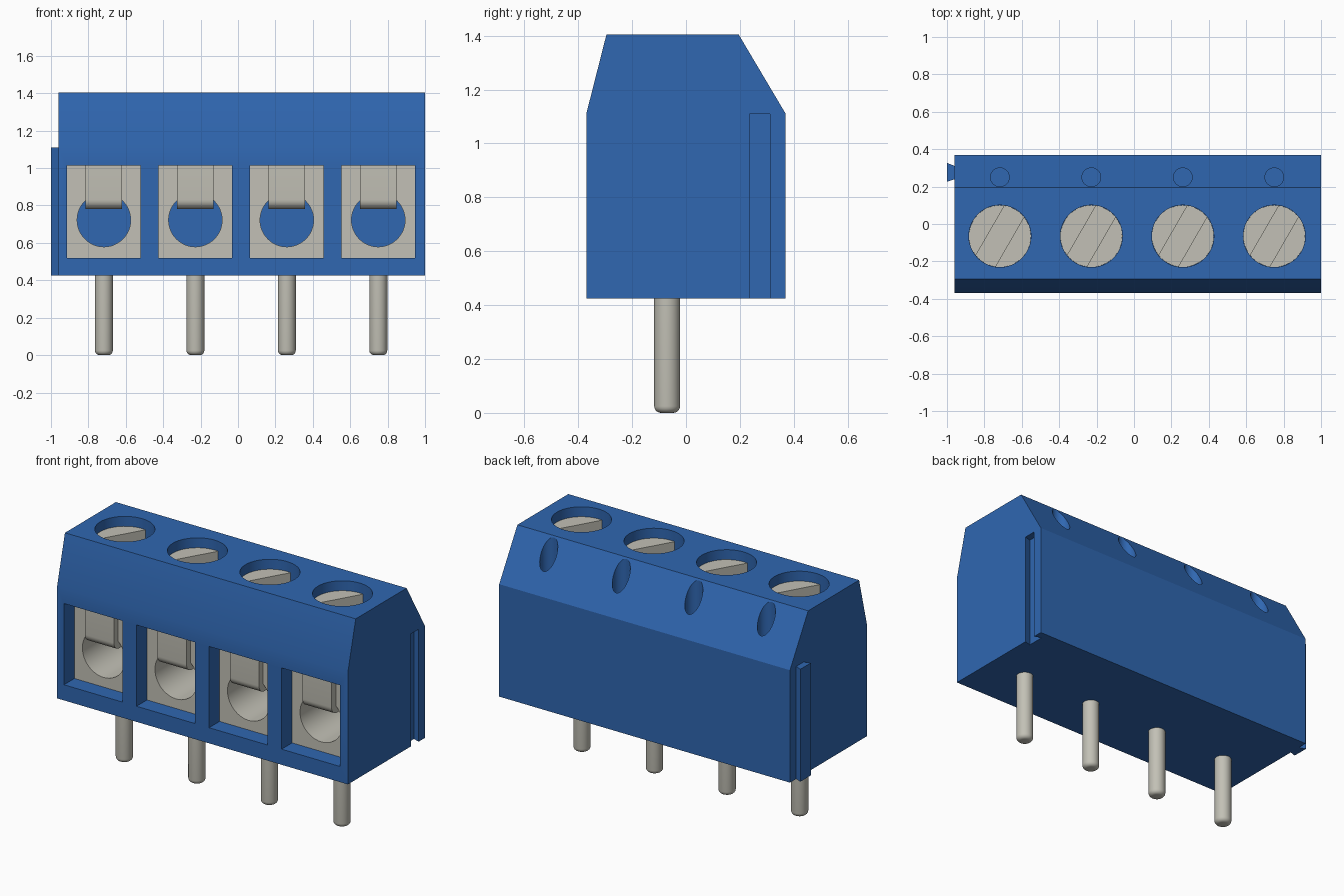
import bpy, bmesh, math
from mathutils import Vector

cube = bpy.data.objects.get("Cube")
if cube:
    bpy.data.objects.remove(cube, do_unlink=True)


def material(name, rgb):
    m = bpy.data.materials.new(name)
    m.use_nodes = True
    m.diffuse_color = (*rgb, 1)
    bsdf = m.node_tree.nodes["Principled BSDF"]
    bsdf.inputs["Base Color"].default_value = (*rgb, 1)
    bsdf.inputs["Roughness"].default_value = 0.5
    return m


BLUE = material("blue plastic", (0.029, 0.135, 0.440))
METAL = material("grey metal", (0.540, 0.530, 0.465))

CENTRES = [-0.717 + 0.489 * i for i in range(4)]
SCREW_Y = -0.065
CLAMP_FRONT, CLAMP_BACK = -0.27, 0.14


def prism(bm, pts, axis, a, b):
    """Extrude a 2D outline along an axis from a to b."""
    place = {"x": lambda p, t: (t, p[0], p[1]),
             "y": lambda p, t: (p[0], t, p[1]),
             "z": lambda p, t: (p[0], p[1], t)}[axis]
    lo = [bm.verts.new(place(p, a)) for p in pts]
    hi = [bm.verts.new(place(p, b)) for p in pts]
    bm.faces.new(lo)
    bm.faces.new(hi)
    n = len(pts)
    for i in range(n):
        j = (i + 1) % n
        bm.faces.new((lo[i], lo[j], hi[j], hi[i]))


def circle(cx, cy, r, n=48):
    return [(cx + r * math.cos(math.tau * i / n), cy + r * math.sin(math.tau * i / n))
            for i in range(n)]


def rect(x0, x1, y0, y1):
    return [(x0, y0), (x1, y0), (x1, y1), (x0, y1)]


def finish(name, bm, mat):
    bmesh.ops.recalc_face_normals(bm, faces=bm.faces)
    me = bpy.data.meshes.new(name)
    bm.to_mesh(me)
    bm.free()
    me.materials.append(mat)
    ob = bpy.data.objects.new(name, me)
    bpy.context.collection.objects.link(ob)
    return ob


def cut(ob, cutter):
    """Subtract the cutter, bake the result and delete the cutter."""
    mod = ob.modifiers.new("cut", "BOOLEAN")
    mod.operation = "DIFFERENCE"
    mod.solver = "EXACT"
    mod.object = cutter
    dg = bpy.context.evaluated_depsgraph_get()
    me = bpy.data.meshes.new_from_object(ob.evaluated_get(dg))
    ob.modifiers.clear()
    ob.data = me
    bpy.data.objects.remove(cutter, do_unlink=True)


def smooth(ob):
    bpy.ops.object.select_all(action="DESELECT")
    ob.select_set(True)
    bpy.context.view_layer.objects.active = ob
    bpy.ops.object.shade_smooth_by_angle(angle=math.radians(30))


# Housing: extruded side profile
bm = bmesh.new()
prism(bm, [(-0.37, 0.425), (0.37, 0.425), (0.37, 1.11), (0.195, 1.405),
           (-0.295, 1.405), (-0.37, 1.11)], "x", -0.96, 1.0)
housing = finish("housing", bm, BLUE)

# Wire pockets, screw wells, test holes and the dovetail groove
bm = bmesh.new()
for x in CENTRES:
    prism(bm, rect(x - 0.197, x + 0.197, 0.52, 1.015), "y", -0.5, CLAMP_BACK)
    prism(bm, circle(x, SCREW_Y, 0.166), "z", 1.2, 1.5)
    prism(bm, circle(x, 0.25, 0.05, 32), "z", 1.0, 1.5)
prism(bm, [(0.958, 0.222), (0.958, 0.326), (1.0, 0.311), (1.02, 0.304),
           (1.02, 0.228), (1.0, 0.235)], "z", 0.3, 1.11)
cut(housing, finish("housing_cutter", bm, BLUE))
smooth(housing)

# Dovetail tab on the opposite end
bm = bmesh.new()
prism(bm, [(-1.0, 0.226), (-1.0, 0.327), (-0.96, 0.311), (-0.955, 0.309),
           (-0.955, 0.239), (-0.96, 0.239)], "z", 0.425, 1.11)
finish("dovetail_tab", bm, BLUE)

for i, x in enumerate(CENTRES, 1):
    # Clamp block with its round wire hole
    bm = bmesh.new()
    prism(bm, rect(x - 0.1965, x + 0.1965, 0.5205, 1.0145), "y", CLAMP_FRONT, CLAMP_BACK - 0.001)
    clamp = finish(f"wire_clamp_{i}", bm, METAL)
    bm = bmesh.new()
    prism(bm, circle(x, 0.722, 0.143), "y", -0.4, 0.3)
    cut(clamp, finish("clamp_cutter", bm, METAL))
    smooth(clamp)

    # Pressure tongue, curling back into the wire hole
    bm = bmesh.new()
    bend = [(-0.26 + 0.05 * math.cos(a), 0.83 + 0.05 * math.sin(a))
            for a in [math.pi + math.pi / 2 * k / 8 for k in range(9)]]
    prism(bm, [(-0.265, 1.0145), (-0.31, 1.0145)] + bend + [(-0.2, 0.78), (-0.2, 0.82), (-0.265, 0.83)],
          "x", x - 0.098, x + 0.098)
    smooth(finish(f"pressure_tongue_{i}", bm, METAL))

    # Slotted screw head
    bm = bmesh.new()
    prism(bm, circle(x, SCREW_Y, 0.1655), "z", 1.201, 1.345)
    screw = finish(f"screw_{i}", bm, METAL)
    bm = bmesh.new()
    along = Vector((0.5, 0.866)) * 0.3
    across = Vector((0.866, -0.5)) * 0.06
    mid = Vector((x, SCREW_Y))
    prism(bm, [mid + along + across, mid + along - across,
               mid - along - across, mid - along + across], "z", 1.265, 1.5)
    cut(screw, finish("slot_cutter", bm, METAL))
    smooth(screw)

    # Solder pin with a rounded tip
    bm = bmesh.new()
    prism(bm, circle(x, -0.07, 0.048, 32), "z", 0.0, 0.45)
    tip = [e for e in bm.edges if all(v.co.z < 0.01 for v in e.verts)]
    bmesh.ops.bevel(bm, geom=tip, offset=0.025, segments=5, profile=0.5, affect="EDGES")
    smooth(finish(f"solder_pin_{i}", bm, METAL))
